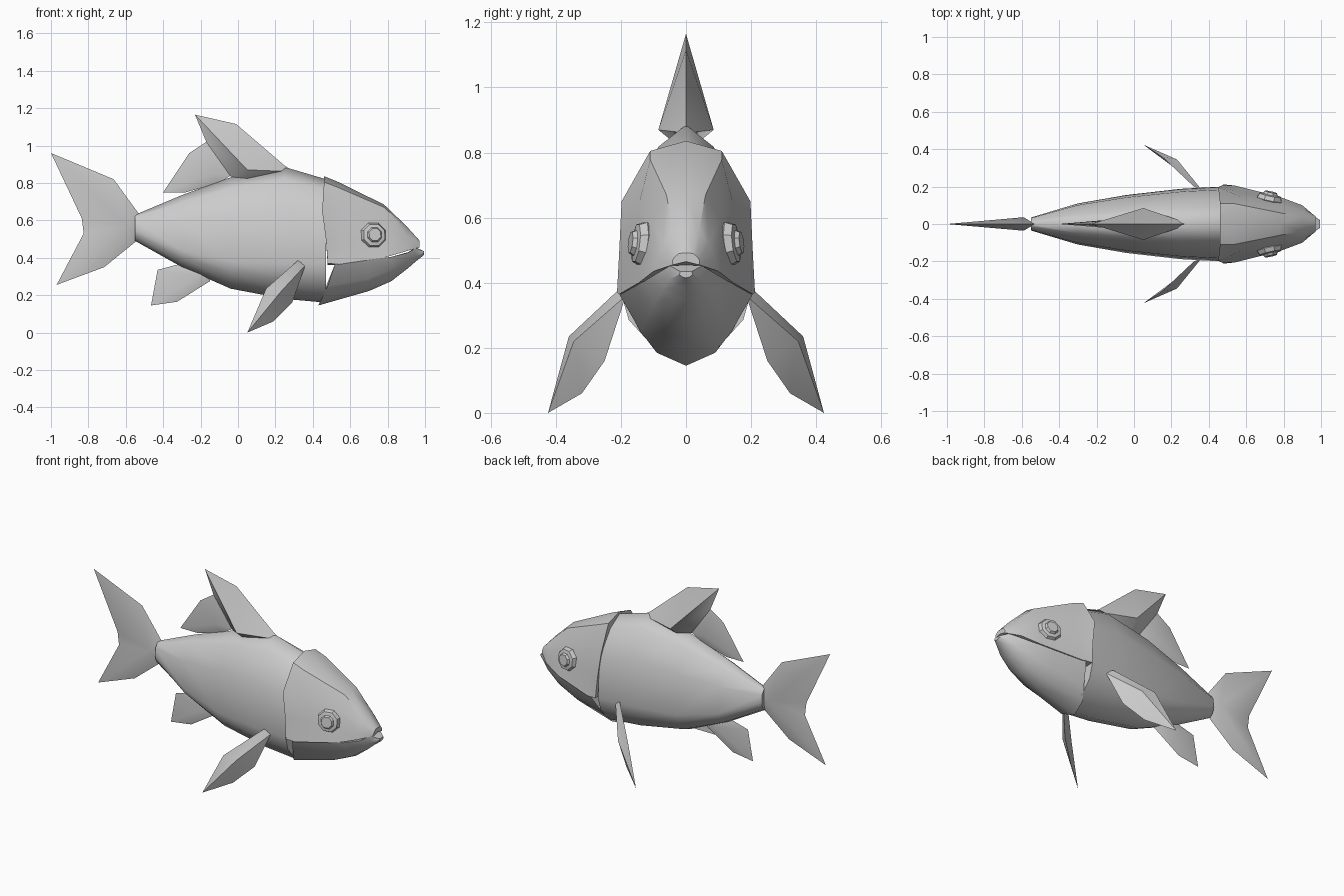
import bpy, bmesh, math
from mathutils import Vector

cube = bpy.data.objects.get("Cube")
if cube:
    bpy.data.objects.remove(cube, do_unlink=True)

grey = bpy.data.materials.new("plain grey")
grey.use_nodes = True
tone = (0.6, 0.6, 0.6, 1)
grey.diffuse_color = tone
grey.node_tree.nodes["Principled BSDF"].inputs["Base Color"].default_value = tone


def finish(name, bm, mirror=True, angle=32):
    """Turn a bmesh into a shaded object, mirrored across the fish's midplane."""
    bmesh.ops.recalc_face_normals(bm, faces=bm.faces)
    mesh = bpy.data.meshes.new(name)
    bm.to_mesh(mesh)
    bm.free()
    mesh.materials.append(grey)
    obj = bpy.data.objects.new(name, mesh)
    bpy.context.collection.objects.link(obj)
    if mirror:
        mod = obj.modifiers.new("mirror", 'MIRROR')
        mod.use_axis = (False, True, False)
        mod.use_clip = True
    bpy.ops.object.select_all(action='DESELECT')
    obj.select_set(True)
    bpy.context.view_layer.objects.active = obj
    bpy.ops.object.shade_smooth_by_angle(angle=math.radians(angle))
    return obj


def loft(name, rings):
    """Skin half rings that run from the midplane top to the midplane bottom."""
    bm = bmesh.new()
    rows = [[bm.verts.new(p) for p in ring] for ring in rings]
    for a, b in zip(rows, rows[1:]):
        for i in range(len(a) - 1):
            bm.faces.new((a[i], a[i + 1], b[i + 1], b[i]))
    bm.faces.new(rows[0])
    bm.faces.new(rows[-1])
    return finish(name, bm)


def fan(name, outline, ridges, mirror=False):
    """Lens-shaped fin: an outline joined to a ridge point on either side."""
    bm = bmesh.new()
    rim = [bm.verts.new(p) for p in outline]
    for ridge in ridges:
        tip = bm.verts.new(ridge)
        for a, b in zip(rim, rim[1:] + rim[:1]):
            bm.faces.new((a, b, tip))
    return finish(name, bm, mirror)


def middle_fin(name, outline, centre, thick):
    x, z = centre
    fan(name, [(px, 0, pz) for px, pz in outline],
        [(x, thick, z), (x, -thick, z)])


# Trunk: one section scaled along the length (x, top, widest height, bottom, width)
section = [(0, 1), (.45, .87), (.92, .56), (1, 0), (.88, -.4), (.48, -.82), (0, -1)]
stations = [
    (-.55, .63, .55, .49, .035),
    (-.30, .735, .44, .35, .11),
    (-.04, .83, .38, .235, .155),
    (.25, .885, .37, .18, .188),
    (.47, .82, .37, .16, .2),
]
trunk = []
for x, top, mid, low, width in stations:
    trunk.append([(x, width * u, mid + v * ((top - mid) if v > 0 else (mid - low)))
                  for u, v in section])
loft("trunk", trunk)

# Upper head, with the gill edge standing proud of the trunk
gill = [(.46, 0, .836), (.46, .11, .805), (.45, .198, .65), (.47, .205, .5),
        (.48, .212, .37), (.48, 0, .36)]
brow = [(.53, 0, .808), (.53, .11, .778), (.565, .148, .63), (.55, .175, .5),
        (.54, .205, .365), (.54, 0, .36)]
head_sides = [
    (.78, [(0, .685), (.06, .67), (.105, .59), (.125, .5), (.145, .4), (0, .4)]),
    (.9, [(0, .57), (.04, .56), (.07, .52), (.088, .48), (.1, .435), (0, .435)]),
    (.97, [(0, .492), (.022, .49), (.034, .48), (.042, .468), (.04, .455), (0, .465)]),
]
loft("upper_head", [gill, brow] + [[(x, y, z) for y, z in pts] for x, pts in head_sides])

# Lower jaw
throat = [(.52, 0, .37), (.52, .208, .37), (.48, .14, .25), (.45, .09, .185), (.43, 0, .145)]
jaw_sides = [
    (.7, [(0, .39), (.158, .39), (.12, .29), (.065, .24), (0, .222)]),
    (.82, [(0, .405), (.128, .405), (.1, .335), (.055, .29), (0, .275)]),
    (.91, [(0, .43), (.09, .428), (.07, .38), (.04, .355), (0, .345)]),
    (.95, [(0, .455), (.05, .452), (.05, .41), (.03, .39), (0, .38)]),
    (.995, [(0, .435), (.018, .435), (.02, .425), (.012, .418), (0, .415)]),
]
loft("lower_jaw", [throat] + [[(x, y, z) for y, z in pts] for x, pts in jaw_sides])

# Dorsal fin in two lobes
middle_fin("dorsal_fin_front",
           [(.3, .86), (.25, .892), (-.01, 1.115), (-.23, 1.165), (-.17, 1.02),
            (-.04, .835), (.05, .8)], (.05, .87), .085)
middle_fin("dorsal_fin_rear",
           [(-.04, .84), (-.17, 1.02), (-.26, .96), (-.4, .75), (-.28, .75),
            (-.1, .8)], (-.14, .85), .022)

# Tail fin
middle_fin("tail_fin",
           [(-.53, .635), (-.665, .82), (-1, .96), (-.835, .61), (-.825, .53),
            (-.97, .255), (-.715, .35), (-.53, .5)], (-.59, .57), .036)

# Anal fin
middle_fin("anal_fin",
           [(-.15, .275), (-.325, .165), (-.465, .145), (-.43, .335), (-.3, .37),
            (-.15, .36)], (-.22, .3), .025)

# Paired pectoral fins
fan("pectoral_fins",
    [(.32, .2, .385), (.15, .36, .235), (.05, .424, 0), (.19, .32, .06),
     (.29, .25, .16), (.36, .185, .36)],
    [(.23, .345, .22), (.23, .3, .2)], mirror=True)

# Eyes: faceted discs with a raised pupil, turned out along the head
axis = Vector((.22, 1, .12)).normalized()
across = axis.cross(Vector((0, 0, 1))).normalized()
up = across.cross(axis)
seat = Vector((.725, .137, .52))
bm = bmesh.new()
rows = []
for radius, depth in [(.05, -.04), (.072, -.005), (.062, .018), (.042, .022), (.034, .035)]:
    row = []
    for k in range(8):
        t = math.tau * (k + .5) / 8
        row.append(bm.verts.new(seat + axis * depth
                                + radius * (across * math.cos(t) + up * math.sin(t))))
    rows.append(row)
for a, b in zip(rows, rows[1:]):
    for k in range(8):
        n = (k + 1) % 8
        bm.faces.new((a[k], a[n], b[n], b[k]))
bm.faces.new(rows[0])
bm.faces.new(rows[-1])
eyes = finish("eyes", bm, angle=25)
eyes.modifiers["mirror"].use_clip = False
